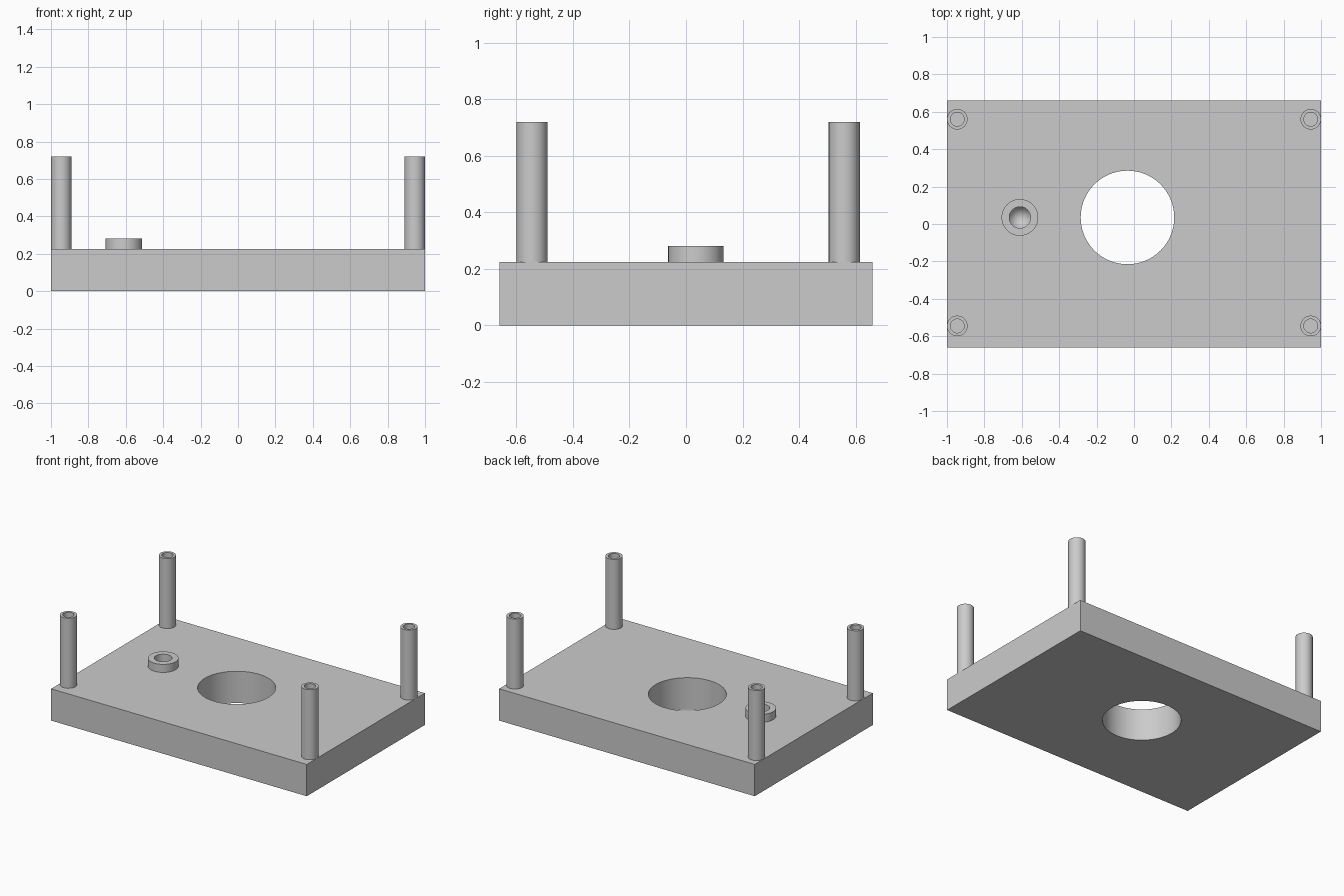
import bpy, bmesh, math

cube = bpy.data.objects.get("Cube")
if cube:
    bpy.data.objects.remove(cube, do_unlink=True)

grey = bpy.data.materials.new("light_grey")
grey.use_nodes = True
colour = (0.6, 0.6, 0.6, 1)
grey.diffuse_color = colour
grey.node_tree.nodes["Principled BSDF"].inputs["Base Color"].default_value = colour

PLATE_TOP = 0.225
POST_TOP = 0.72
HOLE = (-0.035, 0.035)
BOSS = (-0.61, 0.035)


def add_object(name, bm):
    bmesh.ops.recalc_face_normals(bm, faces=bm.faces)
    mesh = bpy.data.meshes.new(name)
    bm.to_mesh(mesh)
    bm.free()
    mesh.materials.append(grey)
    obj = bpy.data.objects.new(name, mesh)
    bpy.context.collection.objects.link(obj)
    return obj


def lathe(name, profile, centre, sides=64):
    """Spin (radius, height) points, starting and ending on the axis."""
    bm = bmesh.new()
    verts = [bm.verts.new((r, 0, z)) for r, z in profile]
    edges = [bm.edges.new(pair) for pair in zip(verts, verts[1:])]
    bmesh.ops.spin(bm, geom=verts + edges, cent=(0, 0, 0), axis=(0, 0, 1),
                   angle=math.tau, steps=sides, use_duplicate=False)
    bmesh.ops.remove_doubles(bm, verts=bm.verts, dist=0.0001)
    bmesh.ops.translate(bm, verts=bm.verts, vec=(*centre, 0))
    return add_object(name, bm)


def cut(target, cutter):
    """Apply a boolean difference and discard the cutter."""
    cutter.hide_render = True
    mod = target.modifiers.new("cut", "BOOLEAN")
    mod.operation = "DIFFERENCE"
    mod.solver = "EXACT"
    mod.object = cutter
    bpy.context.view_layer.objects.active = target
    bpy.ops.object.modifier_apply(modifier=mod.name)
    bpy.data.objects.remove(cutter, do_unlink=True)


# Base plate with the large through hole and the pocket under the boss
bm = bmesh.new()
bmesh.ops.create_cube(bm, size=1)
bmesh.ops.scale(bm, verts=bm.verts, vec=(2, 1.32, PLATE_TOP))
bmesh.ops.translate(bm, verts=bm.verts, vec=(0, 0, PLATE_TOP / 2))
plate = add_object("base_plate", bm)
cut(plate, lathe("hole_cutter", [(0, -0.1), (0.25, -0.1), (0.25, 0.4), (0, 0.4)], HOLE, 96))
cut(plate, lathe("pocket_cutter", [(0, 0.1), (0.057, 0.19), (0.057, 0.4), (0, 0.4)], BOSS))
parts = [plate]

# Low ring-shaped boss
bm_profile = [(0.057, PLATE_TOP), (0.098, PLATE_TOP), (0.098, 0.282),
              (0.057, 0.282), (0.057, PLATE_TOP)]
parts.append(lathe("boss_ring", bm_profile, BOSS))

# Four corner posts with blind bores
post_profile = [(0, PLATE_TOP), (0.055, PLATE_TOP), (0.055, POST_TOP),
                (0.037, POST_TOP), (0.037, POST_TOP - 0.2), (0, POST_TOP - 0.2)]
for side, x in (("left", 0.945), ("right", -0.945)):
    for end, y in (("front", -0.545), ("back", 0.56)):
        parts.append(lathe(f"{end}_{side}_post", post_profile, (x, y), 48))

# Smooth round walls, sharp rims
bpy.ops.object.select_all(action="DESELECT")
for part in parts:
    part.select_set(True)
bpy.context.view_layer.objects.active = plate
bpy.ops.object.shade_smooth_by_angle(angle=math.radians(30))
